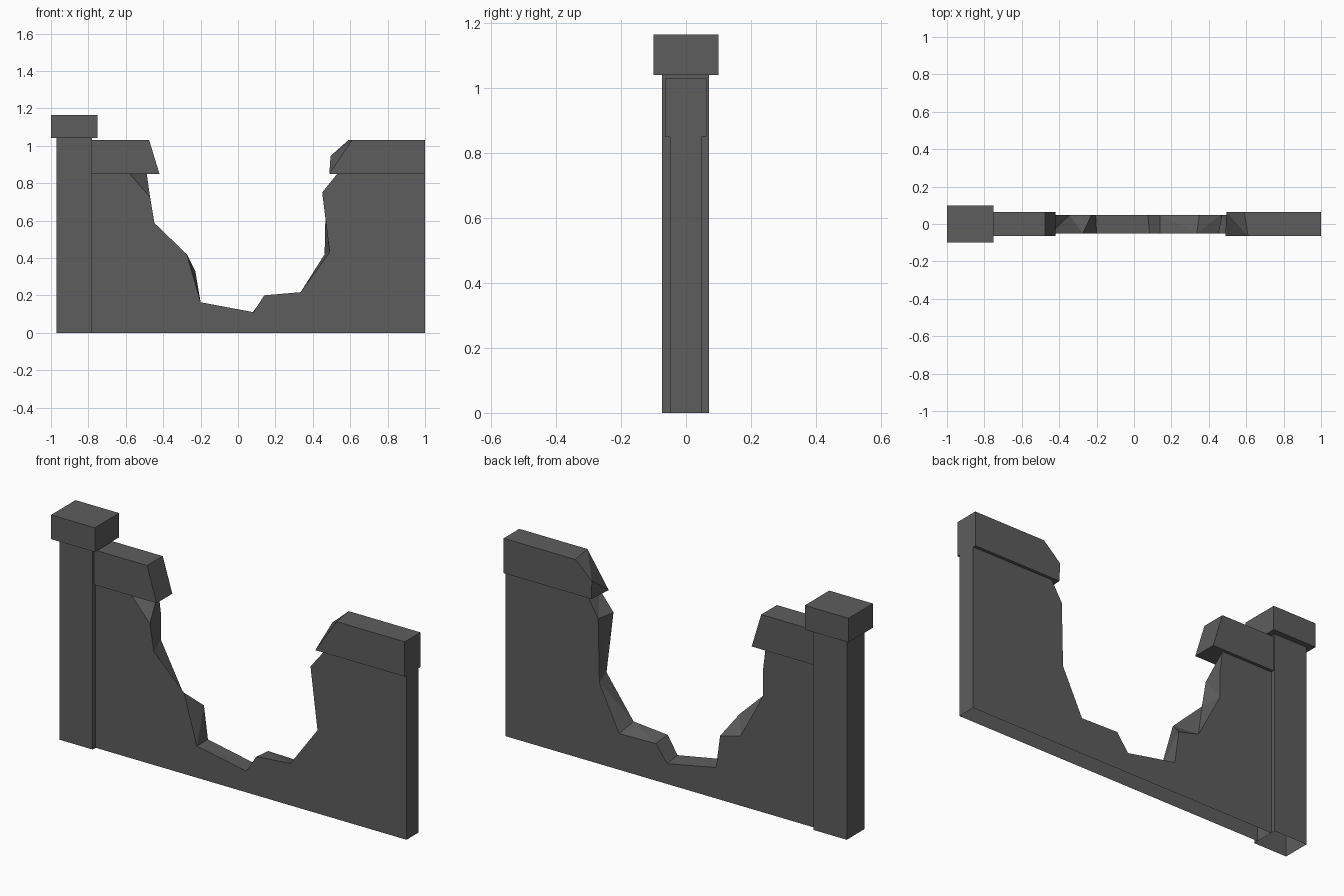
import bpy, bmesh

if "Cube" in bpy.data.objects:
    bpy.data.objects.remove(bpy.data.objects["Cube"])

# One dark stone colour
stone = bpy.data.materials.new("dark_stone")
stone.diffuse_color = (0.11, 0.11, 0.11, 1)
stone.use_nodes = True
stone.node_tree.nodes["Principled BSDF"].inputs["Base Color"].default_value = stone.diffuse_color

PX = -0.78          # plane where the wall meets the pillar


def loft(name, front, back, y0, y1, drop=lambda f: False):
    """Solid between a front and a back (x, z) outline; drop removes faces by rule."""
    bm = bmesh.new()
    a = [bm.verts.new((x, y0, z)) for x, z in front]
    b = [bm.verts.new((x, y1, z)) for x, z in back]
    bm.faces.new(a)
    bm.faces.new(b[::-1])
    n = len(a)
    for i in range(n):
        j = (i + 1) % n
        bm.faces.new((a[i], b[i], b[j], a[j]))
    bmesh.ops.remove_doubles(bm, verts=bm.verts[:], dist=0.0005)
    bmesh.ops.recalc_face_normals(bm, faces=bm.faces[:])
    bmesh.ops.delete(bm, geom=[f for f in bm.faces if drop(f)], context='FACES_ONLY')
    # split twisted and concave faces cleanly
    bmesh.ops.triangulate(bm, faces=[f for f in bm.faces if len(f.verts) > 3])
    me = bpy.data.meshes.new(name)
    bm.to_mesh(me)
    bm.free()
    me.materials.append(stone)
    ob = bpy.data.objects.new(name, me)
    bpy.context.collection.objects.link(ob)
    return ob


def box(x0, x1, z0, z1):
    return [(x0, z0), (x1, z0), (x1, z1), (x0, z1)]


def on_ground(f):
    return all(v.co.z < 1e-4 for v in f.verts)


def open_wall(f):
    return on_ground(f) or all(abs(v.co.x - PX) < 1e-4 for v in f.verts)


# Pillar, open underneath, with its block cap
p = box(-0.97, PX, 0, 1.04)
loft("pillar", p, p, -0.074, 0.071, on_ground)
c = box(-1.0, -0.75, 1.04, 1.165)
loft("pillar_cap", c, c, -0.1, 0.1)

# Broken wall: the break differs on the front and back faces
start, end = [(1, 0), (1, 0.85)], [(PX, 0.85), (PX, 0)]
front_break = [(0.53, 0.85), (0.45, 0.75), (0.49, 0.43), (0.335, 0.217),
               (0.14, 0.2), (0.083, 0.11), (-0.2, 0.163), (-0.274, 0.42),
               (-0.274, 0.42), (-0.447, 0.587), (-0.47, 0.725), (-0.58, 0.85)]
back_break = [(0.53, 0.85), (0.47, 0.75), (0.463, 0.42), (0.35, 0.187),
              (0.14, 0.192), (0.075, 0.105), (-0.205, 0.16), (-0.228, 0.33),
              (-0.345, 0.36), (-0.475, 0.605), (-0.473, 0.73), (-0.488, 0.85)]
loft("broken_wall", start + front_break + end, start + back_break + end,
     -0.05, 0.047, open_wall)

# Coping stones either side of the break
left = [(PX, 0.85), (-0.42, 0.85), (-0.475, 1.03), (PX, 1.03)]
loft("left_coping", left, left, -0.065, 0.063)
loft("right_coping",
     [(1, 0.85), (1, 1.03), (0.61, 1.03), (0.488, 0.85), (0.488, 0.85)],
     [(1, 0.85), (1, 1.03), (0.59, 1.03), (0.495, 0.945), (0.497, 0.85)],
     -0.065, 0.063)
